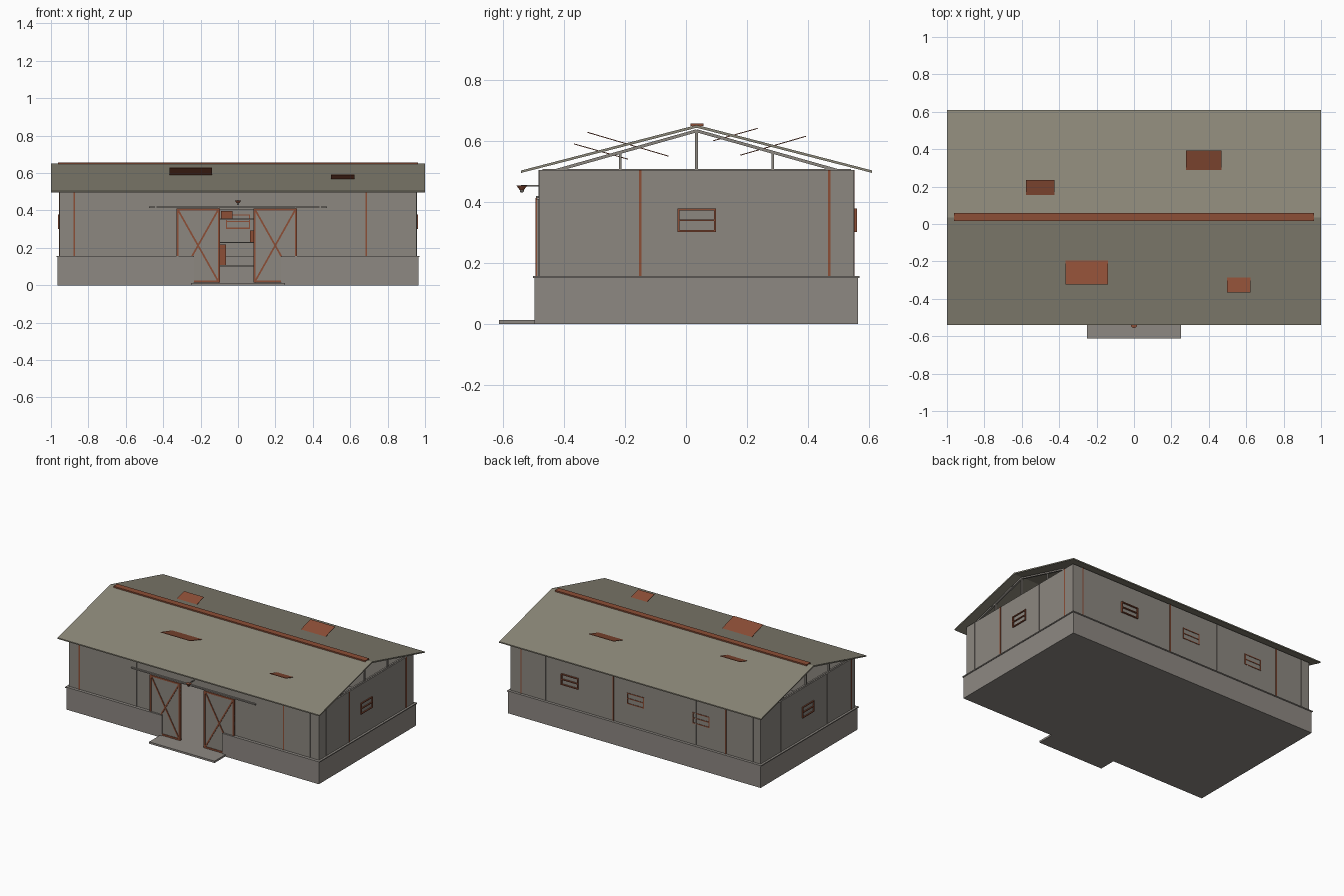
import bpy, bmesh, math
from mathutils import Vector, Matrix

if "Cube" in bpy.data.objects:
    bpy.data.objects.remove(bpy.data.objects["Cube"])


def srgb(h):
    c = [int(h[i:i + 2], 16) / 255 for i in (0, 2, 4)]
    return [v / 12.92 if v <= 0.04045 else ((v + 0.055) / 1.055) ** 2.4 for v in c] + [1]


def mat(name, h):
    m = bpy.data.materials.new(name)
    m.diffuse_color = srgb(h)
    m.use_nodes = True
    m.node_tree.nodes["Principled BSDF"].inputs["Base Color"].default_value = m.diffuse_color
    return m


WALL = mat("grey_sheet", "8C8780")
ROOF = mat("roof_sheet", "8B8778")
STONE = mat("concrete", "8D8882")
RUST = mat("rust", "8C4E36")

YC = 0.035            # ridge line of the building
X = 0.955             # wall half length
Y0, Y1 = -0.48, 0.55  # wall outer faces
ZP, ZW = 0.155, 0.505  # plinth top, wall top


def finish(name, bm, m):
    bmesh.ops.recalc_face_normals(bm, faces=bm.faces)
    me = bpy.data.meshes.new(name)
    bm.to_mesh(me)
    bm.free()
    me.materials.append(m)
    ob = bpy.data.objects.new(name, me)
    bpy.context.collection.objects.link(ob)
    return ob


def box(name, x0, x1, y0, y1, z0, z1, m):
    bm = bmesh.new()
    bmesh.ops.create_cube(bm, size=1)
    for v in bm.verts:
        v.co = ((x0, x1)[v.co.x > 0], (y0, y1)[v.co.y > 0], (z0, z1)[v.co.z > 0])
    return finish(name, bm, m)


def bar(name, a, b, width, depth, m, side):
    """Square-cut bar from a to b; depth runs along the side axis."""
    a, b, side = Vector(a), Vector(b), Vector(side)
    d = (b - a).normalized()
    n = d.cross(side)
    rot = Matrix((d, side, n)).transposed().to_4x4()
    bm = bmesh.new()
    bmesh.ops.create_cube(bm, size=1)
    bmesh.ops.scale(bm, vec=((b - a).length, depth, width), verts=bm.verts)
    bmesh.ops.transform(bm, matrix=Matrix.Translation((a + b) / 2) @ rot, verts=bm.verts)
    return finish(name, bm, m)


def frame(name, axis, c, at, z0, z1, half, t, d):
    """Window frame with a middle bar on a wall facing axis 'x' or 'y'."""
    def part(u0, u1, za, zb):
        if axis == 'x':
            box(name, at - d, at + d, u0, u1, za, zb, RUST)
        else:
            box(name, u0, u1, at - d, at + d, za, zb, RUST)
    for z in (z0, (z0 + z1) / 2, z1):
        part(c - half, c + half, z - t / 2, z + t / 2)
    for u in (c - half, c + half):
        part(u - t / 2, u + t / 2, z0 - t / 2, z1 + t / 2)


# floor and entrance slab
box("floor", -0.96, 0.96, -0.49, 0.56, 0, 0.01, STONE)
box("entrance_slab", -0.25, 0.25, -0.613, -0.475, 0, 0.013, STONE)

# plinth with a thin cap, open at the doorway
for part, z0, z1, o in (("plinth", 0, 0.15, 0), ("plinth_cap", 0.15, 0.157, 0.005)):
    box(part + "_front", -0.965 - o, -0.235, -0.496 - o, -0.475, z0, z1, STONE)
    box(part + "_front", 0.23, 0.965 + o, -0.496 - o, -0.475, z0, z1, STONE)
    box(part + "_back", -0.965 - o, 0.965 + o, 0.547, 0.564 + o, z0, z1, STONE)
    for s in (-1, 1):
        a, b = sorted((s * 0.945, s * (0.965 + o)))
        box(part + "_end", a, b, -0.475, 0.547, z0, z1, STONE)

# walls
T = 0.012
box("wall_front_left", -X, -0.235, Y0, Y0 + T, 0.15, ZW, WALL)
box("wall_front_right", 0.23, X, Y0, Y0 + T, 0.15, ZW, WALL)
box("wall_over_door", -0.235, 0.23, Y0, Y0 + T, 0.405, ZW, WALL)
box("wall_back", -X, X, Y1 - T, Y1, 0.15, ZW, WALL)
for s in (-1, 1):
    a, b = sorted((s * (X - T), s * X))
    box("wall_end", a, b, Y0 + T, Y1 - T, 0.15, ZW, WALL)

# sheet seams: (position, rusty)
P = 0.003
for x, r in ((-0.875, 1), (-0.69, 0), (-0.44, 0), (0.44, 0), (0.685, 1), (0.885, 0)):
    box("front_seam", x - 0.004, x + 0.004, Y0 - P, Y0, ZP, ZW, RUST if r else WALL)
for x, r in ((0.875, 1), (0.69, 0), (0.17, 1), (-0.21, 0), (-0.46, 0), (-0.69, 1), (-0.895, 0)):
    box("back_seam", x - 0.004, x + 0.004, Y1, Y1 + P, ZP, ZW, RUST if r else WALL)
for y, r in ((-0.40, 0), (-0.15, 1), (0.22, 0), (0.47, 1)):
    box("right_seam", X, X + P, y - 0.004, y + 0.004, ZP, ZW, RUST if r else WALL)
for y, r in ((0.33, 0), (-0.18, 0), (-0.44, 1)):
    box("left_seam", -X - P, -X, y - 0.004, y + 0.004, ZP, ZW, RUST if r else WALL)

# windows
for s in (-1, 1):
    frame("end_window", 'x', YC, s * (X - 0.004), 0.305, 0.375, 0.06, 0.006, 0.012)
for x, d in ((0.5, 0.016), (0, 0.009), (-0.5, 0.009)):
    frame("back_window", 'y', x, Y1 - 0.006, 0.305, 0.375, 0.062, 0.006, d)

# sliding doors with frame and cross braces
for x0, x1 in ((-0.33, -0.097), (0.083, 0.315)):
    z0, z1, w = 0.015, 0.41, 0.011
    box("door_leaf", x0, x1, -0.489, -0.481, z0, z1, WALL)
    for a, b in ((x0, x0 + w), (x1 - w, x1)):
        box("door_stile", a, b, -0.493, -0.480, z0, z1, RUST)
    for a, b in ((z0, z0 + w), (z1 - w, z1)):
        box("door_rail", x0, x1, -0.493, -0.480, a, b, RUST)
    for a, b in ((z0, z1), (z1, z0)):
        bar("door_brace", (x0 + 0.005, -0.490, a), (x1 - 0.005, -0.490, b), 0.009, 0.005, RUST, (0, 1, 0))

# door track
box("door_track", -0.475, 0.475, -0.491, -0.480, 0.412, 0.42, WALL)

# lamp over the door
bar("lamp_arm", (0, -0.54, 0.453), (0, -0.478, 0.453), 0.005, 0.005, WALL, (1, 0, 0))
bm = bmesh.new()
bmesh.ops.create_cone(bm, cap_ends=True, segments=12, radius1=0.006, radius2=0.018, depth=0.016,
                      matrix=Matrix.Translation((0, -0.538, 0.446)))
finish("lamp_shade", bm, RUST)
bm = bmesh.new()
bmesh.ops.create_uvsphere(bm, u_segments=10, v_segments=6, radius=0.007,
                          matrix=Matrix.Translation((0, -0.538, 0.437)))
finish("lamp_bulb", bm, WALL)

# gable roof sheet, extruded chevron
prof = [(-0.54, 0.503), (YC, 0.652), (0.61, 0.503), (0.61, 0.495), (YC, 0.643), (-0.54, 0.495)]
bm = bmesh.new()
lo, hi = [[bm.verts.new((x, y, z)) for y, z in prof] for x in (-1, 1)]
for i in range(6):
    j = (i + 1) % 6
    bm.faces.new((lo[i], lo[j], hi[j], hi[i]))
for r in (lo, hi):
    bm.faces.new((r[0], r[1], r[4], r[5]))
    bm.faces.new((r[1], r[2], r[3], r[4]))
finish("roof", bm, ROOF)
box("ridge_cap", -0.962, 0.962, 0.015, 0.058, 0.648, 0.657, RUST)

# loose roof patches, tilted against the slope
for x0, x1, a, b in ((-0.365, -0.138, (-0.323, 0.628), (-0.058, 0.55)),
                     (0.498, 0.622, (-0.367, 0.59), (-0.19, 0.54)),
                     (-0.577, -0.425, (0.088, 0.60), (0.235, 0.641)),
                     (0.278, 0.467, (0.178, 0.553), (0.393, 0.615))):
    xm = (x0 + x1) / 2
    bar("roof_patch", (xm, *a), (xm, *b), 0.003, x1 - x0, RUST, (1, 0, 0))

# open roof trusses
for x in (-0.94, -0.47, 0, 0.47, 0.94):
    box("truss_chord", x - 0.006, x + 0.006, Y0 + 0.01, Y1 - 0.01, 0.497, 0.508, WALL)
    for s in (-1, 1):
        bar("truss_rafter", (x, YC + s * 0.50, 0.492), (x, YC, 0.633), 0.01, 0.012, WALL, (1, 0, 0))
        box("truss_post", x - 0.006, x + 0.006, YC + s * 0.25 - 0.004, YC + s * 0.25 + 0.004, 0.505, 0.562, WALL)
    box("king_post", x - 0.006, x + 0.006, YC - 0.005, YC + 0.005, 0.505, 0.632, WALL)

# shelves and crates at the back wall, seen through the doorway
for z in (0.10, 0.225, 0.35):
    box("shelf", -0.3, 0.3, 0.43, 0.535, z, z + 0.007, WALL)
for x0, x1, z0, h in ((-0.16, -0.065, 0.107, 0.11), (0.065, 0.15, 0.232, 0.06), (-0.09, -0.03, 0.357, 0.04)):
    box("crate", x0, x1, 0.44, 0.52, z0, z0 + h, RUST)
